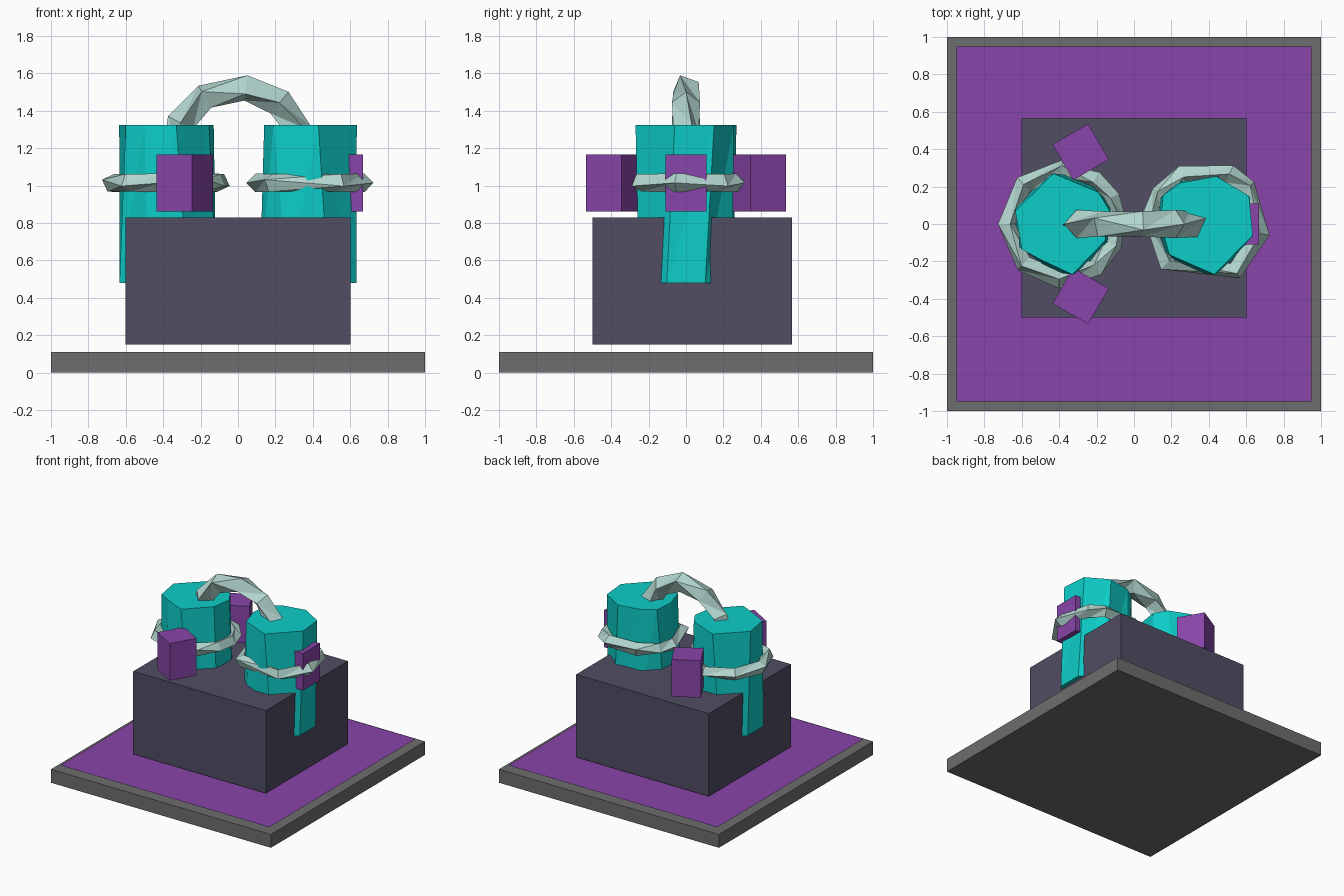
import bpy
import bmesh
from math import sin, cos, radians
from mathutils import Vector, Matrix

if "Cube" in bpy.data.objects:
    bpy.data.objects.remove(bpy.data.objects["Cube"])


def material(name, rgb):
    mat = bpy.data.materials.new(name)
    mat.use_nodes = True
    mat.diffuse_color = (*rgb, 1)
    mat.node_tree.nodes["Principled BSDF"].inputs["Base Color"].default_value = (*rgb, 1)
    return mat


grey = material("stone grey", (0.15, 0.155, 0.15))
purple = material("purple", (0.25, 0.06, 0.40))
slate = material("dark slate", (0.082, 0.074, 0.125))
teal = material("teal", (0.004, 0.61, 0.58))
pale = material("pale sage", (0.45, 0.67, 0.62))


def finish(bm, name, mat):
    bmesh.ops.recalc_face_normals(bm, faces=bm.faces)
    mesh = bpy.data.meshes.new(name)
    bm.to_mesh(mesh)
    bm.free()
    mesh.materials.append(mat)
    obj = bpy.data.objects.new(name, mesh)
    bpy.context.collection.objects.link(obj)
    return obj


def box(name, mat, center, size, turn=0):
    bm = bmesh.new()
    place = Matrix.Translation(center) @ Matrix.Rotation(radians(turn), 4, "Z")
    bmesh.ops.create_cube(bm, size=1, matrix=place @ Matrix.Diagonal((*size, 1)))
    return finish(bm, name, mat)


def loft(name, mat, loops, closed=False):
    """Skin a list of equally long vertex loops, capping open ends."""
    bm = bmesh.new()
    rows = [[bm.verts.new(p) for p in loop] for loop in loops]
    pairs = list(zip(rows, rows[1:]))
    if closed:
        pairs.append((rows[-1], rows[0]))
    else:
        bm.faces.new(rows[0])
        bm.faces.new(rows[-1])
    count = len(rows[0])
    for a, b in pairs:
        for i in range(count):
            j = (i + 1) % count
            bm.faces.new((a[i], a[j], b[j], b[i]))
    quads = [f for f in bm.faces if len(f.verts) == 4]
    bmesh.ops.triangulate(bm, faces=quads, quad_method="FIXED")
    return finish(bm, name, mat)


def sections(angles, center, up, axis, major, minor, roll):
    """Four-sided cross-sections around an arc, each rolled a little differently."""
    loops = []
    for k, a in enumerate(angles):
        out = Vector((cos(radians(a)), 0, 0)) + up * sin(radians(a))
        loop = []
        for s in range(4):
            t = radians(90 * s + roll * (k % 3 - 1))
            loop.append(Vector(center) + out * (major + minor * cos(t)) + axis * minor * sin(t))
        loops.append(loop)
    return loops


# Stand: slab, floating mat and block
box("base_slab", grey, (0, 0, 0.055), (2, 2, 0.11))
bm = bmesh.new()
bmesh.ops.create_grid(bm, x_segments=1, y_segments=1, size=0.95,
                      matrix=Matrix.Translation((0, 0, 0.137)))
finish(bm, "base_mat", purple)
box("pedestal_block", slate, (0, 0.033, 0.49), (1.205, 1.065, 0.68))

# Drums: uneven eight-sided tops twisting down to regular bottoms
Y, Z = Vector((0, 1, 0)), Vector((0, 0, 1))
left_top = [(0.615, 0.15), (0.44, 0.255), (0.25, 0.22), (0.155, 0.155),
            (0.14, 0), (0.19, -0.165), (0.43, -0.27), (0.635, -0.06)]
right_top = [(-0.13, 0.07), (-0.19, 0.17), (-0.43, 0.27), (-0.635, 0.07),
             (-0.6, -0.135), (-0.5, -0.19), (-0.33, -0.27), (-0.155, -0.09)]
for side, x, top in (("left", 0.375, left_top), ("right", -0.375, right_top)):
    bottom = [(x + 0.28 * cos(radians(22.5 + 45 * i)),
               0.27 * sin(radians(22.5 + 45 * i)), 0.48) for i in range(8)]
    loft(side + "_drum", teal, [bottom, [(px, py, 1.325) for px, py in top]])

# Rough rings around the drums
ring_angles = {"left": (41, 65, 115, 146, 171, 225, 302, 350),
               "right": (5, 28, 54, 90, 134, 180, 226, 267, 308, 338)}
for side, x in (("left", 0.385), ("right", -0.385)):
    loops = sections(ring_angles[side], (x, 0, 1.015), Y, Z, 0.295, 0.05, 20)
    loft(side + "_ring", pale, loops, closed=True)

# Arched handle joining the drums
arch = (188, 153, 121, 83, 50, 20, -8)
loft("arch_handle", pale, sections(arch, (0, 0, 1.18), Z, Y, 0.345, 0.075, 25))

# Three purple blocks spaced around the drums
for name, x, y, turn in (("left_block", 0.557, 0, 0), ("front_block", -0.285, -0.385, -30),
                         ("back_block", -0.285, 0.385, 30)):
    box(name, purple, (x, y, 1.015), (0.22, 0.22, 0.305), turn)
